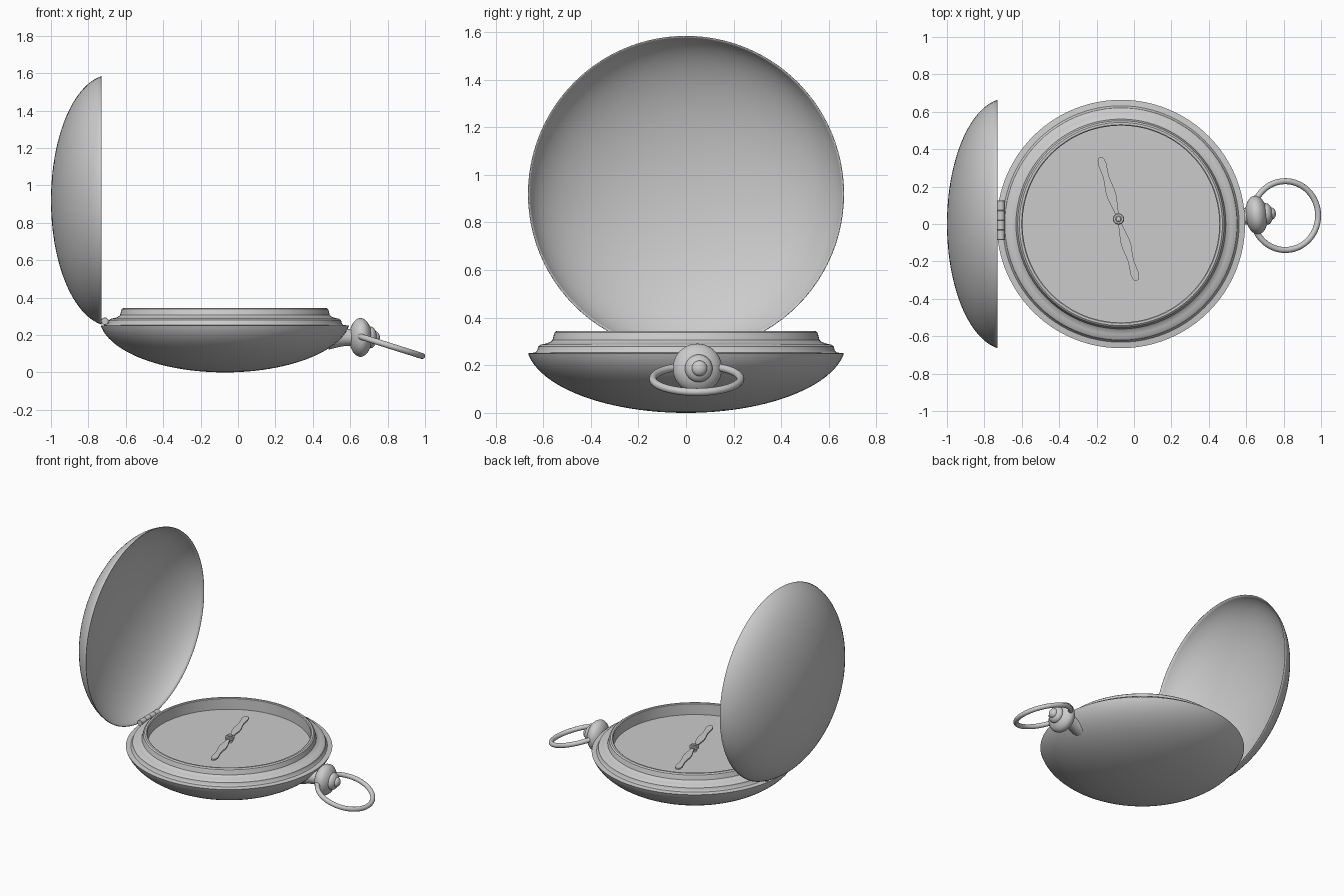
import bpy, bmesh
from math import sin, cos, pi, radians, asin
from mathutils import Matrix, Vector

cube = bpy.data.objects.get("Cube")
if cube:
    bpy.data.objects.remove(cube, do_unlink=True)

metal = bpy.data.materials.new("grey_metal")
metal.use_nodes = True
GREY = (0.6, 0.6, 0.6, 1)
metal.diffuse_color = GREY
metal.node_tree.nodes["Principled BSDF"].inputs["Base Color"].default_value = GREY

CASE_X, CASE_R, DEPTH = -0.07, 0.664, 0.25


def finish(name, bm, matrix=Matrix(), angle=35):
    """Turn a bmesh into a shaded, coloured object."""
    bmesh.ops.remove_doubles(bm, verts=bm.verts, dist=1e-5)
    bmesh.ops.recalc_face_normals(bm, faces=bm.faces)
    bm.transform(matrix)
    mesh = bpy.data.meshes.new(name)
    bm.to_mesh(mesh)
    bm.free()
    mesh.materials.append(metal)
    obj = bpy.data.objects.new(name, mesh)
    bpy.context.collection.objects.link(obj)
    bpy.ops.object.select_all(action='DESELECT')
    obj.select_set(True)
    bpy.context.view_layer.objects.active = obj
    bpy.ops.object.shade_smooth_by_angle(angle=radians(angle))
    return obj


def lathe(name, profile, matrix=Matrix(), steps=96):
    """Revolve (radius, height) points around z."""
    bm = bmesh.new()
    verts = [bm.verts.new((r, 0, h)) for r, h in profile]
    edges = [bm.edges.new(pair) for pair in zip(verts, verts[1:])]
    bmesh.ops.spin(bm, geom=verts + edges, axis=(0, 0, 1), cent=(0, 0, 0),
                   angle=2 * pi, steps=steps, use_merge=True)
    return finish(name, bm, matrix)


def dome(depth, steps=24):
    """Slightly cut ellipse, from the pole at height 0 up to the rim."""
    wide = CASE_R * 1.012
    low = asin((1 - (CASE_R / wide) ** 2) ** 0.5)
    tall = depth / (1 - sin(low))
    angles = [pi / 2 + (low - pi / 2) * i / steps for i in range(steps + 1)]
    return [(wide * cos(a), tall * (1 - sin(a))) for a in angles]


# Case: rounded back, stepped bezel and sunken dial
bezel = [(0.632, 0.254), (0.625, 0.262), (0.621, 0.279), (0.61, 0.287),
         (0.59, 0.291), (0.572, 0.297), (0.561, 0.306), (0.556, 0.325),
         (0.552, 0.338), (0.543, 0.345), (0.531, 0.345), (0.526, 0.341)]
dial = [(0.526, 0.265), (0, 0.265)]
lathe("case", dome(DEPTH) + bezel + dial, Matrix.Translation((CASE_X, 0, 0)))

# Open lid: a thin hollow shell standing on edge
lid = lathe("lid", dome(0.27),
            Matrix.Translation((-1, 0, 0.92)) @ Matrix.Rotation(pi / 2, 4, 'Y'))
shell = lid.modifiers.new("thickness", 'SOLIDIFY')
shell.thickness = 0.004
shell.offset = -1

# Hinge: four knuckles
for i in range(4):
    length = 0.0525
    half = length / 2
    knuckle = [(0, -half), (0.018, -half), (0.02, 0.002 - half),
               (0.02, half - 0.002), (0.018, half), (0, half)]
    place = Matrix.Translation((-0.712, -0.085 + length * (i + 0.5), 0.274))
    lathe(f"hinge_knuckle_{i + 1}", knuckle, place @ Matrix.Rotation(pi / 2, 4, 'X'), 20)

# Crown: flared neck, round bulb and two stacked beads
along = (Matrix.Translation((0.655, 0.048, 0.187))
         @ Matrix.Rotation(radians(6), 4, 'Z') @ Matrix.Rotation(pi / 2, 4, 'Y'))
lathe("crown_neck", [(0, -0.17), (0.065, -0.17), (0.052, -0.12), (0.045, -0.08),
                     (0.045, 0), (0, 0)], along, 40)
for name, radius, half, offset in [("crown_bulb", 0.104, 0.06, 0),
                                   ("crown_bead", 0.058, 0.035, 0.053),
                                   ("crown_tip", 0.033, 0.025, 0.079)]:
    arc = [-pi / 2 + pi * i / 16 for i in range(17)]
    lathe(name, [(radius * cos(a), offset + half * sin(a)) for a in arc], along, 40)

# Bow: tilted ring hanging from the crown
circle = [2 * pi * i / 16 for i in range(17)]
lathe("bow_ring", [(0.184 + 0.016 * cos(a), 0.016 * sin(a)) for a in circle],
      Matrix.Translation((0.809, 0.045, 0.143)) @ Matrix.Rotation(radians(17.5), 4, 'Y'), 64)

# Needle: two waved blades around a pivot
PIVOT = Vector((-0.083, 0.027, 0))
bm = bmesh.new()
half_width = [(0.0, 0.012), (0.04, 0.011), (0.08, 0.018), (0.12, 0.025), (0.16, 0.025),
              (0.2, 0.019), (0.235, 0.016), (0.27, 0.019), (0.305, 0.022),
              (0.33, 0.018), (0.343, 0.009)]
for turn in (0, pi):
    outline = [(w, d) for d, w in half_width] + [(-w, d) for d, w in reversed(half_width)]
    spin = Matrix.Rotation(turn, 3, 'Z')
    face = bm.faces.new([bm.verts.new(spin @ Vector((x, y, 0))) for x, y in outline])
    top = bmesh.ops.extrude_face_region(bm, geom=[face])
    raised = [v for v in top["geom"] if isinstance(v, bmesh.types.BMVert)]
    bmesh.ops.translate(bm, verts=raised, vec=(0, 0, 0.01))
finish("needle", bm, Matrix.Translation(PIVOT + Vector((0, 0, 0.285)))
       @ Matrix.Rotation(radians(16.5), 4, 'Z'))
lathe("needle_pivot", [(0, 0.265), (0.016, 0.265), (0.016, 0.282), (0.028, 0.284),
                       (0.03, 0.29), (0.03, 0.302), (0.026, 0.307), (0.017, 0.307),
                       (0.017, 0.314), (0.012, 0.318), (0, 0.318)],
      Matrix.Translation(PIVOT), 32)
